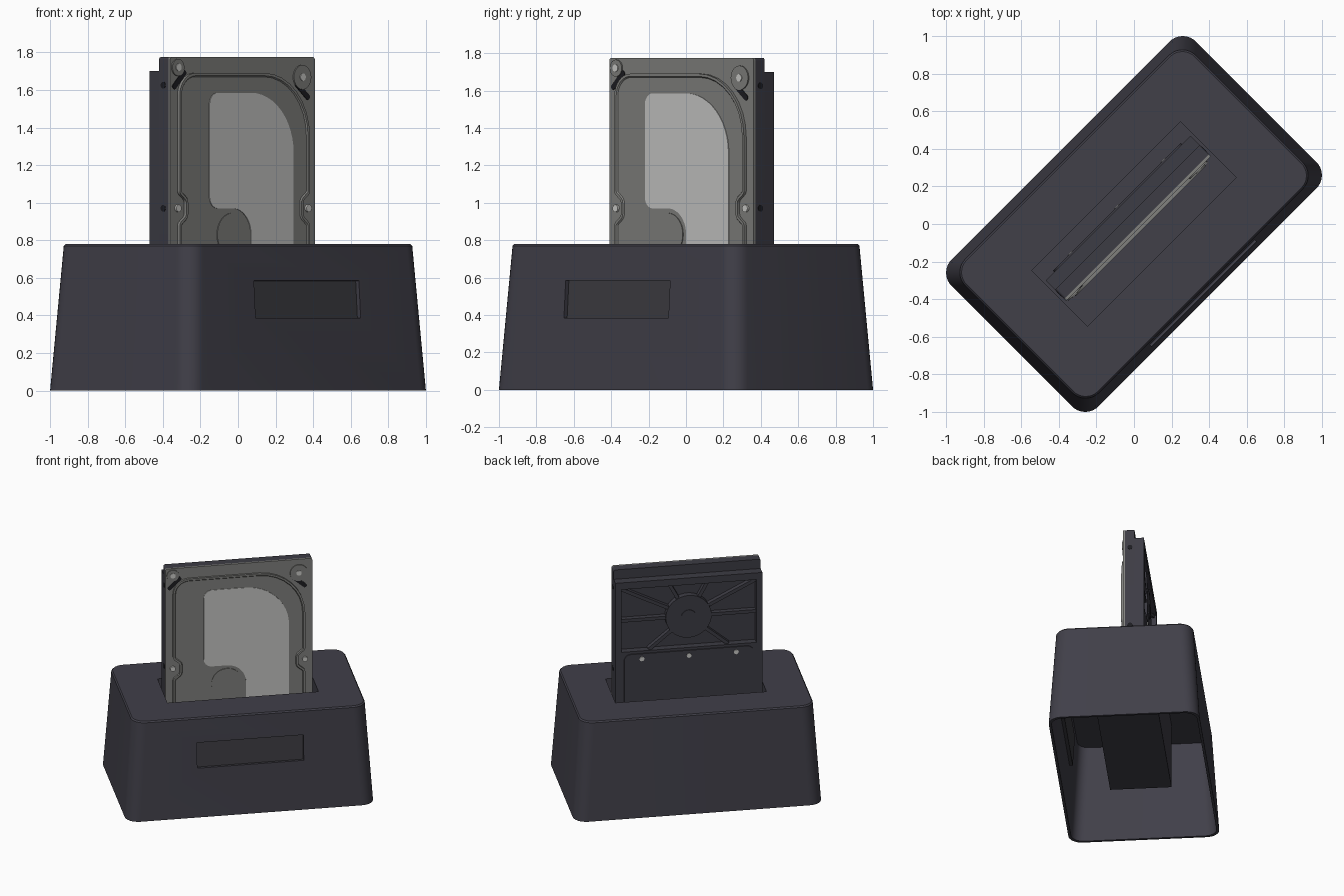
import bpy, bmesh, math
from mathutils import Vector, Matrix

if "Cube" in bpy.data.objects:
    bpy.data.objects.remove(bpy.data.objects["Cube"])

# Built square to the axes (x = width, -y = label side), turned 45 degrees at the end.


def material(name, rgb):
    m = bpy.data.materials.new(name)
    m.diffuse_color = (*rgb, 1)
    m.use_nodes = True
    m.node_tree.nodes["Principled BSDF"].inputs["Base Color"].default_value = m.diffuse_color
    return m


PLASTIC = material("dark plastic", (0.052, 0.050, 0.066))
SMOKED = material("smoked window", (0.046, 0.045, 0.053))
BODY = material("drive casting", (0.046, 0.045, 0.058))
COVER = material("grey steel", (0.215, 0.215, 0.205))
LABEL = material("pale label", (0.56, 0.56, 0.55))
SCREW = material("bright screw", (0.60, 0.60, 0.58))
HOLE = material("black hole", (0.012, 0.012, 0.015))
parts = []


def finish(name, bm, mat, keep=True):
    bmesh.ops.recalc_face_normals(bm, faces=bm.faces)
    me = bpy.data.meshes.new(name)
    bm.to_mesh(me)
    bm.free()
    me.materials.append(mat)
    ob = bpy.data.objects.new(name, me)
    bpy.context.collection.objects.link(ob)
    if keep:
        parts.append(ob)
    return ob


def rounded(corners, seg=8):
    """Outline from (x, z, radius) corners."""
    out, n = [], len(corners)
    for i, (x, z, r) in enumerate(corners):
        p = Vector((x, z))
        if r <= 0:
            out.append(p)
            continue
        d1 = (Vector(corners[i - 1][:2]) - p).normalized()
        d2 = (Vector(corners[(i + 1) % n][:2]) - p).normalized()
        half = d1.angle(d2) / 2
        t = r / math.tan(half)
        c = p + (d1 + d2).normalized() * (r / math.sin(half))
        a, b = (p + d1 * t - c).normalized(), (p + d2 * t - c).normalized()
        out += [c + a.slerp(b, k / seg) * r for k in range(seg + 1)]
    return out


def circle(cx, cz, r, n=32):
    return [Vector((cx + r * math.cos(2 * math.pi * k / n),
                    cz + r * math.sin(2 * math.pi * k / n))) for k in range(n)]


def rect(w, z0, z1, r=0.0):
    return rounded([(-w, z1, r), (w, z1, r), (w, z0, r), (-w, z0, r)])


def loft(name, rings, mat, keep=True):
    """Closed solid through rings of 3D points."""
    bm = bmesh.new()
    vr = [[bm.verts.new(p) for p in ring] for ring in rings]
    n = len(vr[0])
    for a, b in zip(vr, vr[1:]):
        for i in range(n):
            bm.faces.new((a[i], a[(i + 1) % n], b[(i + 1) % n], b[i]))
    bm.faces.new(vr[0])
    bm.faces.new(vr[-1])
    return finish(name, bm, mat, keep)


def prism(name, pts, y0, y1, mat, keep=True):
    return loft(name, [[(p.x, y, p.y) for p in pts] for y in (y0, y1)], mat, keep)


def box(name, x, y, z, mat, keep=True):
    pts = [Vector((x[0], z[0])), Vector((x[1], z[0])), Vector((x[1], z[1])), Vector((x[0], z[1]))]
    return prism(name, pts, y[0], y[1], mat, keep)


def frustum(name, levels, mat, keep=True):
    """Tapered rounded block; levels are (half width, half depth, radius, z)."""
    rings = [[(p.x, p.y, z) for p in rounded([(-a, b, r), (a, b, r), (a, -b, r), (-a, -b, r)])]
             for a, b, r, z in levels]
    return loft(name, rings, mat, keep)


def cut(ob, cutter, drop=True):
    m = ob.modifiers.new("cut", 'BOOLEAN')
    m.operation, m.solver, m.object = 'DIFFERENCE', 'EXACT', cutter
    bpy.context.view_layer.objects.active = ob
    bpy.ops.object.modifier_apply(modifier=m.name)
    if drop:
        bpy.data.objects.remove(cutter)


# --- Dock: hollow tapered shell, open underneath
shell = frustum("dock_shell", [(0.92, 0.553, 0.1, 0), (0.867, 0.503, 0.1, 0.77),
                               (0.858, 0.494, 0.092, 0.78)], PLASTIC)
cut(shell, frustum("cavity", [(0.907, 0.54, 0.09, -0.1), (0.847, 0.483, 0.085, 0.755)],
                   PLASTIC, False))
cut(shell, box("slot", (-0.56, 0.56), (-0.21, 0.21), (0.7, 0.9), PLASTIC, False))

# Slot well below the opening
well = box("slot_well", (-0.575, 0.575), (-0.225, 0.225), (0.235, 0.765), PLASTIC)
cut(well, box("well_inner", (-0.56, 0.56), (-0.21, 0.21), (0.25, 0.9), PLASTIC, False))

# Recessed window in the sloping front wall
pocket = box("front_window", (-0.415, 0.415), (0.01, 0.045), (-0.12, 0.12), SMOKED)
opening = box("opening", (-0.395, 0.395), (-0.06, 0.025), (-0.1, 0.1), SMOKED, False)
tilt = Matrix.Translation((0, -0.522, 0.485)) @ Matrix.Rotation(-math.atan(0.05 / 0.77), 4, 'X')
for ob in (pocket, opening):
    ob.data.transform(tilt)
cut(pocket, opening, False)
cut(shell, opening)

# --- Drive casting: tall front slab and shorter rear slab with a ribbed bowl
W, Z0 = 0.545, 0.255
prism("drive_body", rect(W, Z0, 1.775, 0.015), -0.02, 0.05, BODY)
rear = box("drive_rear", (-W, W), (0.05, 0.12), (Z0, 1.70), BODY)
cut(rear, box("bowl", (-0.5, 0.5), (0.065, 0.2), (1.14, 1.645), BODY, False))
HZ = 1.385
prism("motor_hub", circle(0, HZ, 0.17, 40), 0.06, 0.112, BODY)
prism("motor_cap", circle(0, HZ, 0.055), 0.11, 0.118, BODY)
for i, deg in enumerate((0, 27, 62, 118, 153, 180, 220, 320)):
    c, s = math.cos(math.radians(deg)), math.sin(math.radians(deg))
    reach = min(0.505 / max(abs(c), 1e-6), (0.262 if s > 0 else 0.247) / max(abs(s), 1e-6))
    rib = box(f"bowl_rib_{i}", (0.15, reach), (0.06, 0.105), (-0.013, 0.013), BODY)
    rib.data.transform(Matrix.Translation((0, 0, HZ)) @ Matrix.Rotation(-math.radians(deg), 4, 'Y'))
prism("circuit_board", rect(0.48, 0.28, 1.12, 0.05), 0.119, 0.128, BODY)
for i, x in enumerate((-0.35, 0, 0.35)):
    prism(f"board_screw_{i}", circle(x, 1.08, 0.018, 16), 0.12, 0.133, SCREW)

# Mounting holes on both sides
for s in (-1, 1):
    for i, z in enumerate((0.4, 0.97, 1.625)):
        h = prism(f"side_hole_{i}", circle(0, 0, 0.018, 16), -0.002, 0.002, HOLE)
        h.data.transform(Matrix.Translation((s * W, 0.018, z)) @ Matrix.Rotation(math.pi / 2, 4, 'Z'))

# --- Steel cover with raised rimmed panel
prism("cover_plate", rect(W, Z0, 1.775, 0.015), -0.034, -0.018, COVER)
outline = rounded([(-0.49, 1.69, 0.12), (0.49, 1.69, 0.34), (0.49, 1.05, 0.03),
                   (0.44, 1.01, 0.03), (0.44, 0.93, 0.03), (0.49, 0.89, 0.03),
                   (0.49, 0.29, 0.05), (-0.49, 0.29, 0.05), (-0.49, 0.89, 0.03),
                   (-0.44, 0.93, 0.03), (-0.44, 1.01, 0.03), (-0.49, 1.05, 0.03)])
panel = prism("cover_panel", outline, -0.03, -0.052, COVER)
bm = bmesh.new()
bm.from_mesh(panel.data)
face = [f for f in bm.faces if f.normal.y < -0.9]
bmesh.ops.inset_individual(bm, faces=face, thickness=0.014, depth=0)
bmesh.ops.inset_individual(bm, faces=face, thickness=0.006, depth=-0.007)
bm.to_mesh(panel.data)
bm.free()

# Label wrapping round the spindle boss
prism("label", rounded([(-0.262, 1.585, 0.06), (0.37, 1.585, 0.32), (0.37, 0.45, 0.05),
                        (0.05, 0.45, 0.03), (0.05, 0.97, 0.14), (-0.262, 0.97, 0.06)], 12),
      -0.044, -0.049, LABEL)
prism("spindle_boss", circle(-0.09, 0.83, 0.115, 40), -0.044, -0.050, COVER)

# Corner pads, screws and slots on the cover
for name, x, z, r in (("left", -0.49, 1.72, 0.045), ("right", 0.445, 1.668, 0.065)):
    prism(f"corner_pad_{name}", circle(x, z, r), -0.03, -0.042, COVER)
for i, (x, z) in enumerate(((-0.49, 1.72), (0.445, 1.668), (-0.49, 0.97), (0.49, 0.97))):
    prism(f"cover_screw_{i}", circle(x, z, 0.02, 16), -0.03, -0.046, SCREW)
for name, x, z, deg in (("left", -0.478, 1.655, -45), ("right", 0.45, 1.595, 40)):
    s = prism(f"cover_slot_{name}", rounded([(-0.065, 0.015, 0.012), (0.065, 0.015, 0.012),
                                             (0.065, -0.015, 0.012), (-0.065, -0.015, 0.012)], 4),
              -0.03, -0.038, HOLE)
    s.data.transform(Matrix.Translation((x, 0, z)) @ Matrix.Rotation(math.radians(deg), 4, 'Y'))

# --- Turn everything 45 degrees and shade
turn = Matrix.Rotation(math.pi / 4, 4, 'Z')
for ob in parts:
    ob.data.transform(turn)
    ob.data.polygons.foreach_set("use_smooth", [True] * len(ob.data.polygons))
    ob.data.set_sharp_from_angle(angle=math.radians(30))
    ob.data.update()
